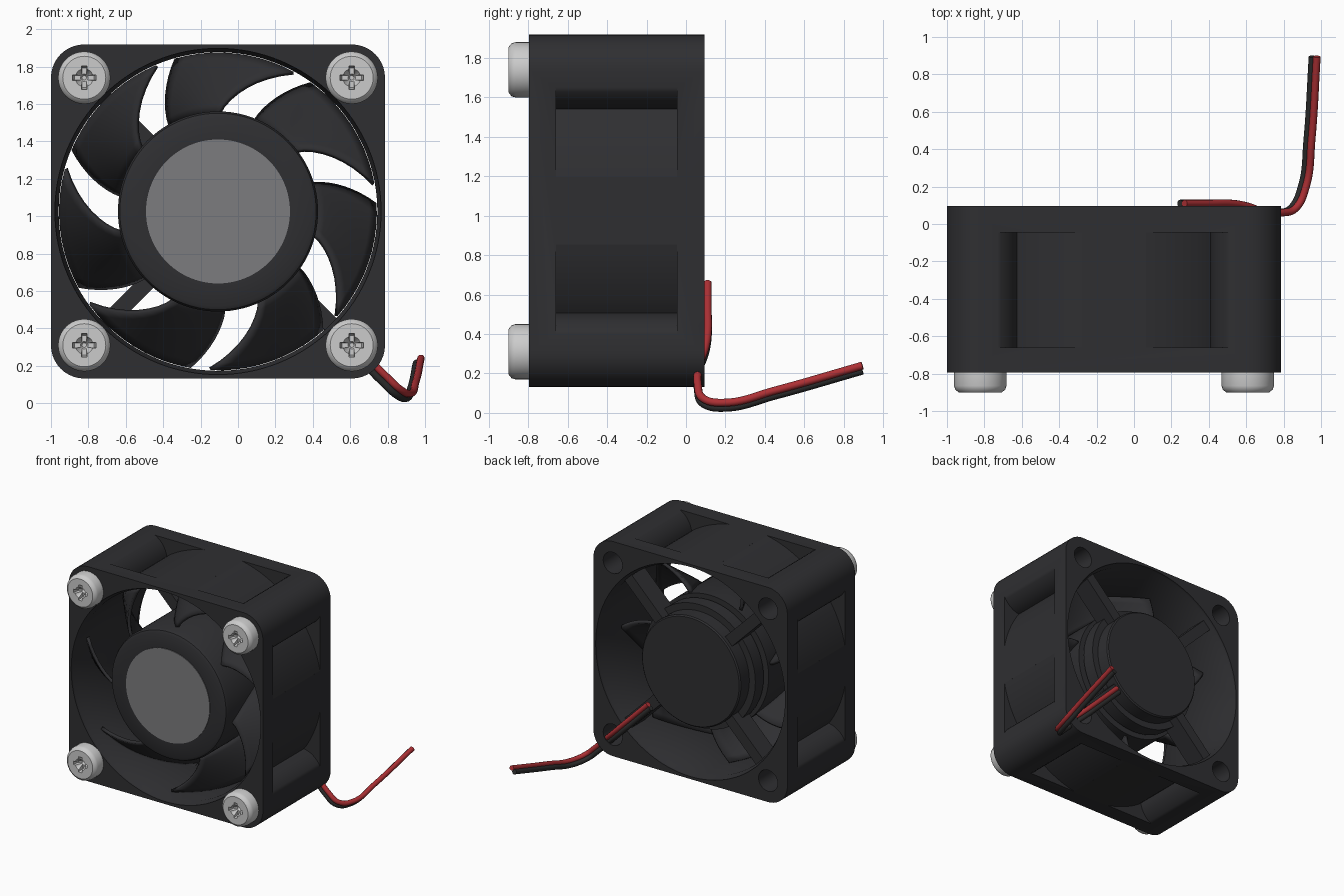
import bpy, bmesh
from math import sin, cos, radians, pi
from mathutils import Matrix, Vector

if "Cube" in bpy.data.objects:
    bpy.data.objects.remove(bpy.data.objects["Cube"])

CX, CZ = -0.107, 1.025          # fan axis
FRONT, BACK = -0.795, 0.095     # frame depth
HALF, HOLE = 0.893, 0.715       # half width, screw offset


def material(name, *rgb):
    m = bpy.data.materials.new(name)
    m.diffuse_color = (*rgb, 1)
    m.use_nodes = True
    m.node_tree.nodes["Principled BSDF"].inputs["Base Color"].default_value = m.diffuse_color
    return m


BLACK = material("black_plastic", 0.028, 0.028, 0.031)
LABEL = material("grey_label", 0.2, 0.2, 0.21)
STEEL = material("steel", 0.52, 0.52, 0.52)
RED = material("red_insulation", 0.42, 0.03, 0.035)
DARK = material("black_insulation", 0.025, 0.025, 0.025)


def finish(bm, name, mat, loc=(CX, 0, CZ)):
    bm.normal_update()
    if bm.calc_volume(signed=True) < 0:
        bmesh.ops.reverse_faces(bm, faces=bm.faces)
    me = bpy.data.meshes.new(name)
    bm.to_mesh(me)
    bm.free()
    ob = bpy.data.objects.new(name, me)
    bpy.context.collection.objects.link(ob)
    ob.location = loc
    me.materials.append(mat)
    return ob


def activate(ob):
    bpy.ops.object.select_all(action='DESELECT')
    ob.select_set(True)
    bpy.context.view_layer.objects.active = ob


def smooth(ob, angle=35):
    activate(ob)
    bpy.ops.object.shade_smooth_by_angle(angle=radians(angle))


def cut(ob, cutter):
    mod = ob.modifiers.new("cut", 'BOOLEAN')
    mod.operation, mod.solver, mod.object = 'DIFFERENCE', 'EXACT', cutter
    bpy.context.view_layer.update()
    activate(ob)
    bpy.ops.object.modifier_apply(modifier=mod.name)
    bpy.data.objects.remove(cutter)


def arc(cx, cz, r, a0, a1, n):
    return [(cx + r * cos(radians(a0 + (a1 - a0) * i / n)),
             cz + r * sin(radians(a0 + (a1 - a0) * i / n))) for i in range(n + 1)]


def prism(bm, pts, y0, y1):
    a = [bm.verts.new((x, y0, z)) for x, z in pts]
    b = [bm.verts.new((x, y1, z)) for x, z in pts]
    bm.faces.new(a)
    bm.faces.new(b[::-1])
    for i in range(len(a)):
        j = (i + 1) % len(a)
        bm.faces.new((a[j], a[i], b[i], b[j]))


def lathe(bm, profile, n=96, cx=0, cz=0):
    """Closed solid from (radius, y) points, capped at both ends."""
    rings = [[bm.verts.new((cx + r * cos(2 * pi * i / n), y, cz + r * sin(2 * pi * i / n)))
              for i in range(n)] for r, y in profile]
    bm.faces.new(rings[0])
    bm.faces.new(rings[-1][::-1])
    for a, b in zip(rings, rings[1:]):
        for i in range(n):
            j = (i + 1) % n
            bm.faces.new((a[j], a[i], b[i], b[j]))


CORNERS = [(sx * HOLE, sz * HOLE) for sx in (-1, 1) for sz in (-1, 1)]

# Square frame with rounded corners
bm = bmesh.new()
outline = []
for k, (sx, sz) in enumerate(((1, 1), (-1, 1), (-1, -1), (1, -1))):
    outline += arc(sx * HOLE, sz * HOLE, HALF - HOLE, 90 * k, 90 * k + 90, 10)
prism(bm, outline, FRONT, BACK)
frame = finish(bm, "frame", BLACK)

# Side pockets between the round duct and the corner bosses
pocket = arc(0, 0, 0.909, 79.2, 55.2, 10)[:-1] + arc(HOLE, HOLE, 0.2, 171.4, 117, 8)
pocket += [(0.624, 1.0), (0.17, 1.0)]
for k in range(4):
    c, s = round(cos(k * pi / 2)), round(sin(k * pi / 2))
    for m in (1, -1):
        bm = bmesh.new()
        prism(bm, [(m * x * c - z * s, m * x * s + z * c) for x, z in pocket], -0.66, -0.045)
        cut(frame, finish(bm, "pocket_cutter", BLACK))

# Bore with a flared lip at each end, and the screw holes
bm = bmesh.new()
lathe(bm, [(0.872, FRONT - 0.1), (0.872, FRONT + 0.02), (0.852, FRONT + 0.05),
           (0.852, BACK - 0.05), (0.872, BACK - 0.02), (0.872, BACK + 0.1)], 128)
cut(frame, finish(bm, "bore_cutter", BLACK))
for x, z in CORNERS:
    bm = bmesh.new()
    lathe(bm, [(0.088, FRONT - 0.1), (0.088, BACK + 0.1)], 32, x, z)
    cut(frame, finish(bm, "hole_cutter", BLACK))
smooth(frame)

# Rotor hub and label
bm = bmesh.new()
lathe(bm, [(0.385, -0.765), (0.505, -0.765), (0.525, -0.755), (0.535, -0.735), (0.535, -0.17)])
smooth(finish(bm, "rotor_hub", BLACK))
bm = bmesh.new()
lathe(bm, [(0.385, -0.77), (0.385, -0.76)])
smooth(finish(bm, "hub_label", LABEL))

# Seven swept blades
bm = bmesh.new()
NR, NC = 8, 10
for k in range(7):
    grid = []
    for i in range(NR + 1):
        t = i / NR
        lead, trail = 16 - 13.5 * t ** 1.3, -13.5 - 28 * t ** 1.2
        r = 0.525 + 0.318 * t
        row = []
        for j in range(NC + 1):
            s = j / NC
            a = radians(lead + (trail - lead) * s + k * 360 / 7)
            y = -0.2 - 0.46 * s - 0.05 * sin(pi * s)
            row.append(bm.verts.new((r * cos(a), y, r * sin(a))))
        grid.append(row)
    for i in range(NR):
        for j in range(NC):
            bm.faces.new((grid[i][j], grid[i + 1][j], grid[i + 1][j + 1], grid[i][j + 1]))
blades = finish(bm, "fan_blades", BLACK)
mod = blades.modifiers.new("thickness", 'SOLIDIFY')
mod.thickness, mod.offset = 0.025, 0
smooth(blades)

# Stepped motor mount at the back
bm = bmesh.new()
lathe(bm, [(0.51, -0.14), (0.51, -0.03), (0.455, -0.03), (0.455, 0.08), (0.445, 0.09)])
smooth(finish(bm, "motor_mount", BLACK))

# Four diagonal struts
bm = bmesh.new()
for k in range(4):
    mat = (Matrix.Rotation(radians(45 + 90 * k), 4, 'Y') @ Matrix.Translation((0.66, -0.035, 0))
           @ Matrix.Diagonal((0.42, 0.17, 0.09, 1)))
    bmesh.ops.create_cube(bm, size=1, matrix=mat)
finish(bm, "struts", BLACK)

# Cross-head screws
for n, (x, z) in enumerate(CORNERS):
    loc = (CX + x, 0, CZ + z)
    bm = bmesh.new()
    lathe(bm, [(0.14, FRONT), (0.14, -0.865), (0.134, -0.885), (0.115, -0.9)], 40)
    screw = finish(bm, f"screw_{n + 1}", STEEL, loc)
    for w, h in ((0.15, 0.034), (0.034, 0.15)):
        bm = bmesh.new()
        bmesh.ops.create_cube(bm, size=1, matrix=Matrix.Translation((0, -0.9, 0))
                              @ Matrix.Diagonal((w, 0.1, h, 1)))
        for v in bm.verts:            # taper towards the bottom
            if v.co.y > -0.9:
                v.co.x *= 0.7
                v.co.z *= 0.7
        cut(screw, finish(bm, "slot_cutter", STEEL, loc))
    bm = bmesh.new()
    lathe(bm, [(0.052, -0.93), (0.048, -0.9), (0.012, -0.835)], 20)
    cut(screw, finish(bm, "pit_cutter", STEEL, loc))
    smooth(screw)

# Pair of lead wires
path = [(0.27, 0.11, 0.66), (0.4, 0.11, 0.53), (0.52, 0.11, 0.41), (0.6, 0.097, 0.33),
        (0.7, 0.065, 0.235), (0.79, 0.06, 0.145), (0.865, 0.085, 0.075), (0.92, 0.2, 0.052),
        (0.95, 0.45, 0.113), (0.978, 0.895, 0.24)]
for name, mat, off in (("red_wire", RED, (0, 0, 0)), ("black_wire", DARK, (-0.024, 0, -0.026))):
    cu = bpy.data.curves.new(name, 'CURVE')
    cu.dimensions = '3D'
    cu.bevel_depth, cu.bevel_resolution, cu.use_fill_caps = 0.02, 4, True
    sp = cu.splines.new('BEZIER')
    sp.bezier_points.add(len(path) - 1)
    for bp, p in zip(sp.bezier_points, path):
        bp.co = Vector(p) + Vector(off)
        bp.handle_left_type = bp.handle_right_type = 'AUTO'
    cu.materials.append(mat)
    ob = bpy.data.objects.new(name, cu)
    bpy.context.collection.objects.link(ob)
    activate(ob)
    bpy.ops.object.convert(target='MESH')
    smooth(bpy.context.view_layer.objects.active)
